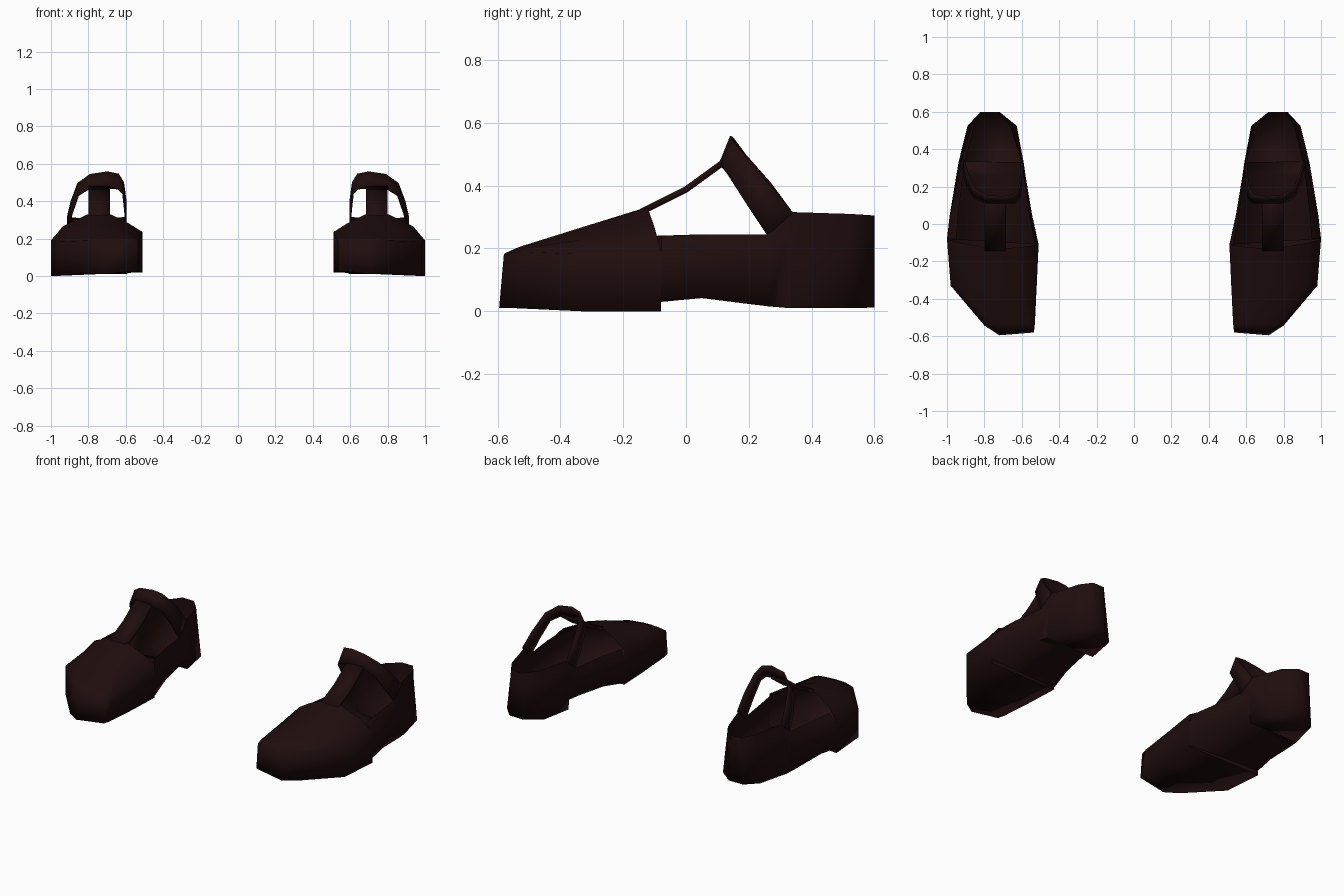
import bpy, bmesh, math
from mathutils import Vector

if "Cube" in bpy.data.objects:
    bpy.data.objects.remove(bpy.data.objects["Cube"], do_unlink=True)

leather = bpy.data.materials.new("dark_brown_leather")
leather.use_nodes = True
COLOUR = (0.014, 0.004, 0.004, 1)
leather.diffuse_color = COLOUR
leather.node_tree.nodes["Principled BSDF"].inputs["Base Color"].default_value = COLOUR


def loft(name, rows, closed=False, cap_first=False, cap_last=False, thickness=0):
    """Skin rows of points, then mirror the part to make the pair."""
    bm = bmesh.new()
    grid = [[bm.verts.new(p) for p in row] for row in rows]
    n = len(rows[0])
    for a, b in zip(grid, grid[1:]):
        for i in range(n if closed else n - 1):
            j = (i + 1) % n
            bm.faces.new((a[i], a[j], b[j], b[i]))
    if cap_first:
        bm.faces.new(grid[0])
    if cap_last:
        bm.faces.new(grid[-1])
    bmesh.ops.recalc_face_normals(bm, faces=bm.faces)
    mesh = bpy.data.meshes.new(name)
    bm.to_mesh(mesh)
    bm.free()
    mesh.materials.append(leather)
    ob = bpy.data.objects.new(name, mesh)
    bpy.context.collection.objects.link(ob)
    bpy.ops.object.select_all(action='DESELECT')
    ob.select_set(True)
    bpy.context.view_layer.objects.active = ob
    bpy.ops.object.shade_smooth_by_angle(angle=math.radians(100))
    if thickness:
        solid = ob.modifiers.new("thickness", 'SOLIDIFY')
        solid.thickness = thickness
        solid.offset = 0
    ob.modifiers.new("pair", 'MIRROR')
    return ob


def vamp_ring(inner, outer, bottom, side, ridge, pull=0, toe=0):
    """Closed arch: inner and outer are (x, y); bottom and side are heights.
    pull moves the ridge forward, toe moves the sole edge forward."""
    (xi, yi), (xo, yo) = inner, outer

    def arch(t, f):
        low = side[0] + (side[1] - side[0]) * t
        return Vector((xi + (xo - xi) * t, yi + (yo - yi) * t - pull * f,
                       low + (ridge - low) * f))
    return [Vector((xi, yi - toe, bottom[0])), Vector((xi, yi, side[0])),
            arch(.16, .55), arch(.35, 1), arch(.6, 1), arch(.87, .52),
            Vector((xo, yo, side[1])), Vector((xo, yo - toe, bottom[1]))]


# Closed toe with a straight inner edge and an angled outer edge
loft("vamp", [
    vamp_ring((.535, -.565), (.72, -.58), (.03, .01), (.182, .18), .186, toe=.015),
    vamp_ring((.53, -.525), (.80, -.535), (.025, .01), (.192, .19), .205, toe=.008),
    vamp_ring((.52, -.33), (.98, -.33), (.02, 0), (.21, .182), .268),
    vamp_ring((.51, -.11), (1, -.08), (.02, 0), (.235, .19), .33, .03),
], closed=True, cap_first=True)

# Rear edge of the thicker front sole
loft("sole_step", [[(.51, -.11, .02), (1, -.08, 0)],
                   [(.51, -.11, .03), (1, -.08, .03)]])


def trough_ring(y, xi, xo, bottom, top, inset, lean=0, skew=0):
    """Open thin shell: two walls that lean in by inset, joined by the sole."""
    mid = top * .78
    in_i, in_o = inset
    return [(xi + in_i, y - skew, top), (xi + in_i * lean, y - skew, mid),
            (xi, y - skew, bottom[0]), (xo, y, bottom[1]),
            (xo - in_o * lean, y, mid), (xo - in_o, y, top)]


# Low waist, raised arch and heel cup
loft("quarter_and_heel", [
    trough_ring(-.08, .51, 1, (.03, .03), .24, (.02, .05), skew=.03),
    trough_ring(.05, .545, .985, (.06, .042), .245, (.016, .045)),
    trough_ring(.26, .58, .95, (.07, .016), .245, (.012, .035), .4),
    trough_ring(.33, .59, .938, (.07, .01), .315, (.012, .035), .7),
    trough_ring(.335, .591, .937, (.01, .01), .316, (.012, .035), .7),
    trough_ring(.525, .627, .89, (.01, .01), .31, (.035, .035), .78),
    trough_ring(.6, .72, .82, (.012, .012), .305, (.01, .01), .78),
], cap_last=True)

# Ankle strap: x, then front edge (y, z) and rear edge (y, z)
strap = [
    (.600, (.26, .24), (.34, .315)),
    (.602, (.20, .33), (.27, .41)),
    (.614, (.13, .44), (.19, .50)),
    (.640, (.11, .465), (.155, .545)),
    (.700, (.11, .47), (.145, .557)),
    (.790, (.11, .47), (.15, .543)),
    (.855, (.14, .43), (.19, .495)),
    (.890, (.20, .33), (.27, .40)),
    (.910, (.26, .24), (.34, .315)),
]
loft("ankle_strap", [[(x, *front), (x, *rear)] for x, front, rear in strap],
     thickness=.01)

# Centre strap from the throat to the ankle strap
loft("centre_strap", [[(.685, y, z), (.80, y, z)] for y, z in
                      [(-.14, .318), (0, .388), (.12, .475)]],
     thickness=.02)
